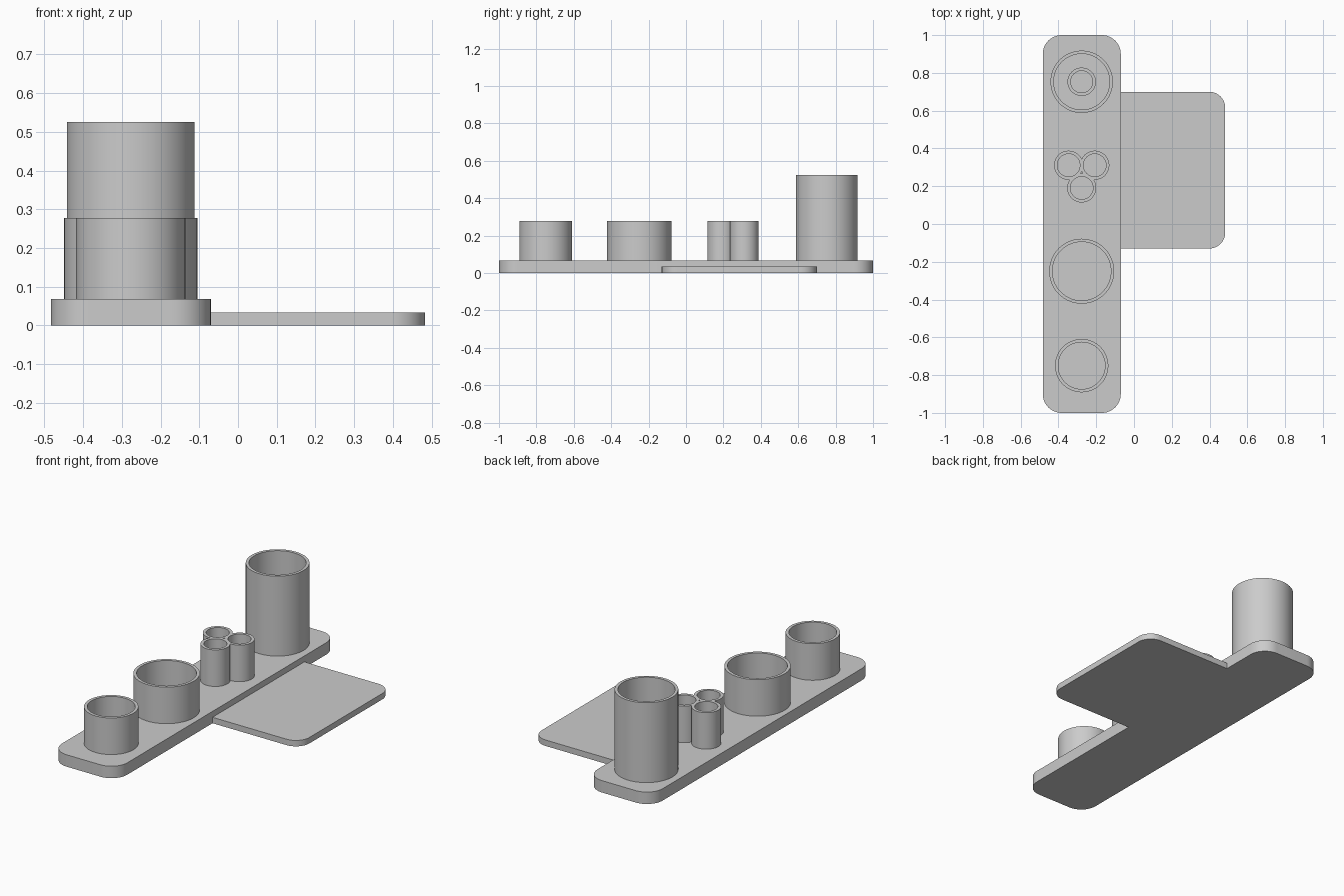
import bpy, bmesh, math

if "Cube" in bpy.data.objects:
    bpy.data.objects.remove(bpy.data.objects["Cube"])

grey = bpy.data.materials.new("plain grey")
grey.use_nodes = True
colour = (0.6, 0.6, 0.6, 1)
grey.diffuse_color = colour
grey.node_tree.nodes["Principled BSDF"].inputs["Base Color"].default_value = colour

ROW_X = -0.277       # centre line of the tray
TRAY_TOP = 0.068
CUP_TOP = 0.277
SIDES = 96


def finish(name, bm):
    bmesh.ops.recalc_face_normals(bm, faces=bm.faces)
    mesh = bpy.data.meshes.new(name)
    bm.to_mesh(mesh)
    bm.free()
    mesh.materials.append(grey)
    obj = bpy.data.objects.new(name, mesh)
    bpy.context.collection.objects.link(obj)
    return obj


def smooth(obj):
    bpy.ops.object.select_all(action="DESELECT")
    obj.select_set(True)
    bpy.context.view_layer.objects.active = obj
    bpy.ops.object.shade_smooth_by_angle(angle=math.radians(30))


def slab(name, x0, x1, y0, y1, height, radius, keep=lambda x: True):
    """Flat slab whose upright edges are rounded where keep(x) holds."""
    bm = bmesh.new()
    bmesh.ops.create_cube(bm, size=1)
    for v in bm.verts:
        v.co.x = x1 if v.co.x > 0 else x0
        v.co.y = y1 if v.co.y > 0 else y0
        v.co.z = height if v.co.z > 0 else 0
    corners = [e for e in bm.edges
               if abs(e.verts[0].co.z - e.verts[1].co.z) > height / 2
               and keep(e.verts[0].co.x)]
    bmesh.ops.bevel(bm, geom=corners, offset=radius, segments=12,
                    profile=0.5, affect="EDGES")
    obj = finish(name, bm)
    smooth(obj)
    return obj


def tube(name, x, y, outer, inner, top):
    """Open ring wall standing on the tray."""
    bm = bmesh.new()
    profile = [(outer, TRAY_TOP), (outer, top), (inner, top), (inner, TRAY_TOP)]
    rings = []
    for r, z in profile:
        rings.append([bm.verts.new((x + r * math.cos(a), y + r * math.sin(a), z))
                      for a in (math.tau * i / SIDES for i in range(SIDES))])
    for k in range(4):
        lower, upper = rings[k], rings[(k + 1) % 4]
        for i in range(SIDES):
            j = (i + 1) % SIDES
            bm.faces.new((lower[i], lower[j], upper[j], upper[i]))
    obj = finish(name, bm)
    smooth(obj)
    return obj


# Long tray and the thinner side plate
slab("tray", -0.483, -0.07, -1, 1, TRAY_TOP, 0.1)
slab("side_plate", -0.07, 0.483, -0.13, 0.70, 0.034, 0.085, keep=lambda x: x > 0)

# Single cups along the tray
tube("small_cup", ROW_X, -0.75, 0.141, 0.124, CUP_TOP)
tube("wide_cup", ROW_X, -0.25, 0.172, 0.155, CUP_TOP)
tube("tall_cup", ROW_X, 0.753, 0.165, 0.148, 0.525)
tube("tall_cup_inner_tube", ROW_X, 0.753, 0.075, 0.058, CUP_TOP)

# Three narrow tubes merged into one cluster
SPREAD = 0.08
cluster = []
for i in range(3):
    angle = math.radians(-90 + 120 * i)
    cluster.append(tube("tube_cluster", ROW_X + SPREAD * math.cos(angle),
                        0.271 + SPREAD * math.sin(angle), 0.077, 0.06, CUP_TOP))
main = cluster[0]
for other in cluster[1:]:
    mod = main.modifiers.new("merge", "BOOLEAN")
    mod.operation = "UNION"
    mod.solver = "EXACT"
    mod.object = other
bpy.context.view_layer.update()
merged = bpy.data.meshes.new_from_object(
    main.evaluated_get(bpy.context.evaluated_depsgraph_get()))
main.modifiers.clear()
main.data = merged
for other in cluster[1:]:
    bpy.data.objects.remove(other)
smooth(main)
